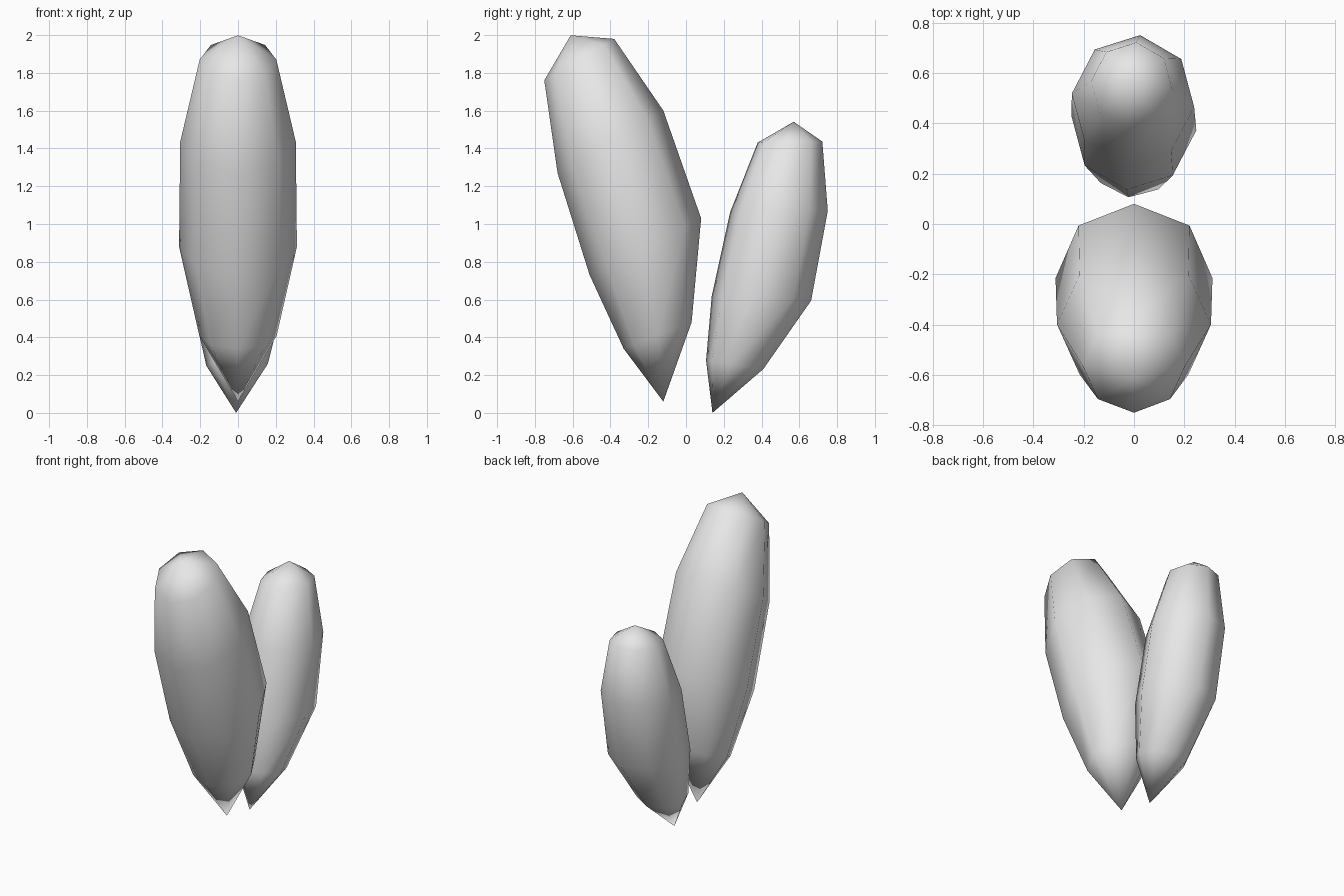
import bpy, bmesh, math
from mathutils import Matrix, Vector

cube = bpy.data.objects.get("Cube")
if cube:
    bpy.data.objects.remove(cube, do_unlink=True)

# One plain grey for both lobes
grey = bpy.data.materials.new("plain grey")
grey.use_nodes = True
colour = (0.8, 0.8, 0.8, 1.0)
grey.diffuse_color = colour
grey.node_tree.nodes["Principled BSDF"].inputs["Base Color"].default_value = colour

SIDES = 8
# Each ring: front (y, z), back (y, z), half width in x
RINGS = [
    ((-0.135, 0.323), (0.248, 0.370), 0.205),
    ((-0.214, 0.745), (0.432, 0.891), 0.312),
    ((-0.246, 1.310), (0.378, 1.493), 0.306),
    ((-0.194, 1.803), (0.219, 1.925), 0.203),
]
TOP_Z = 2.0


def make_lobe(name, tip, lean, spin, scale):
    """Bent, pointed lobe standing on its tip, leaning about x."""
    bm = bmesh.new()
    rings = []
    for front, back, half_width in RINGS:
        f, b = Vector((0, *front)), Vector((0, *back))
        centre, radius = (f + b) / 2, (b - f) / 2
        ring = []
        for i in range(SIDES):
            a = math.tau * i / SIDES
            side = Vector((half_width * math.cos(a), 0, 0))
            ring.append(bm.verts.new(centre + side + radius * math.sin(a)))
        rings.append(ring)
    bottom = bm.verts.new((0, 0, 0))
    top = bm.verts.new((0, 0, TOP_Z))

    # Tip fan, side walls and top fan
    for i in range(SIDES):
        j = (i + 1) % SIDES
        bm.faces.new((bottom, rings[0][j], rings[0][i]))
        for low, high in zip(rings, rings[1:]):
            bm.faces.new((low[i], low[j], high[j], high[i]))
        bm.faces.new((rings[-1][i], rings[-1][j], top))
    for face in bm.faces:
        face.smooth = True

    bm.transform(Matrix.Rotation(math.radians(lean), 4, 'X')
                 @ Matrix.Rotation(math.radians(spin), 4, 'Z')
                 @ Matrix.Scale(scale, 4))
    mesh = bpy.data.meshes.new(name)
    bm.to_mesh(mesh)
    bm.free()
    mesh.materials.append(grey)
    obj = bpy.data.objects.new(name, mesh)
    obj.location = tip
    bpy.context.collection.objects.link(obj)
    return obj


make_lobe("front_lobe", (0, -0.12, 0.06), 14.2, 0, 1.0)
make_lobe("back_lobe", (-0.01, 0.14, 0.0), -15.6, -6.5, 0.8)
